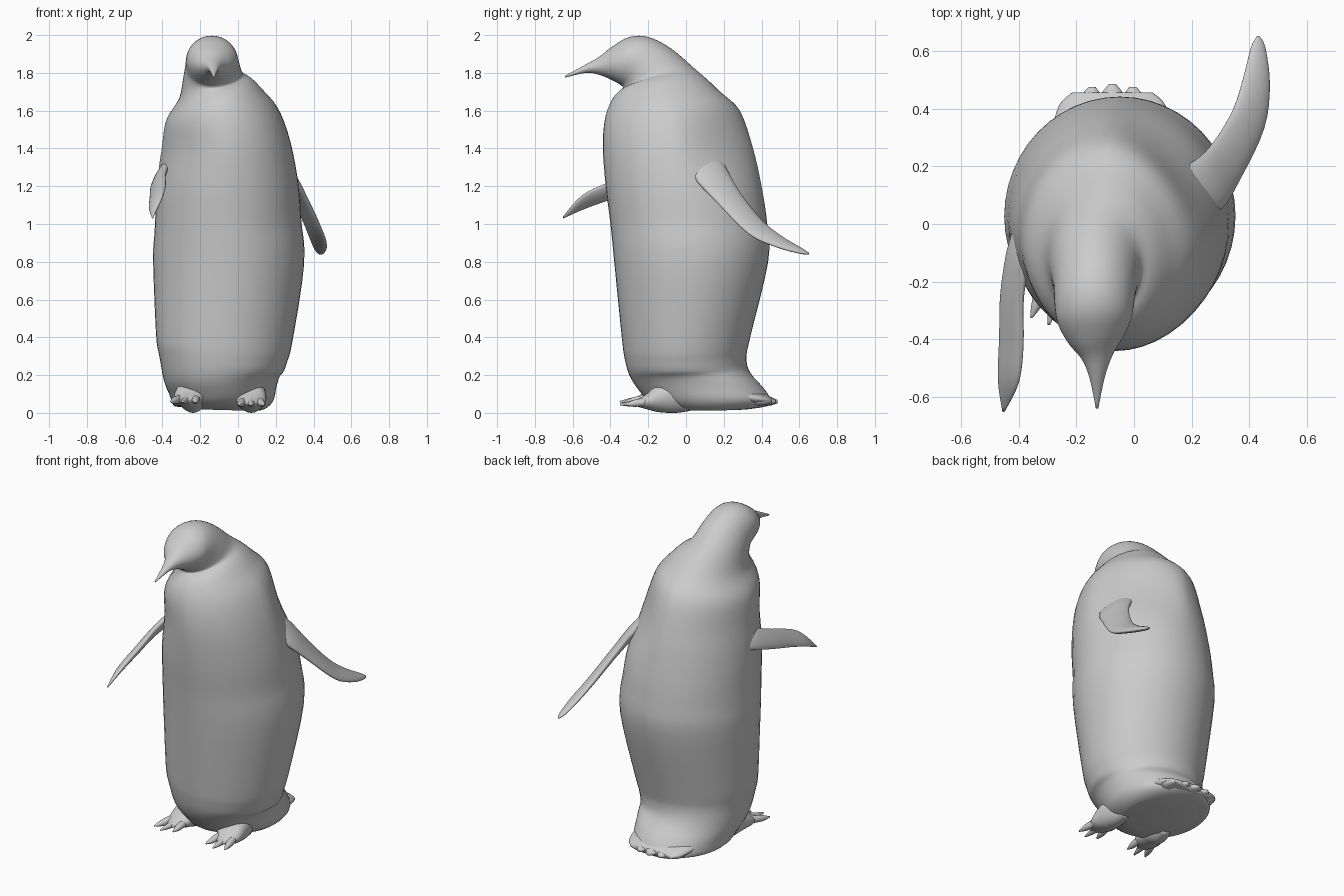
import bpy, bmesh, math
from mathutils import Vector


def spline(rows, steps):
    """Catmull-Rom interpolation of section rows."""
    out = []
    for i in range(len(rows) - 1):
        a, b, c, d = (rows[max(0, min(len(rows) - 1, i + k))] for k in (-1, 0, 1, 2))
        for s in range(steps):
            t = s / steps
            out.append([0.5 * (2 * q + (r - p) * t + (2 * p - 5 * q + 4 * r - u) * t * t
                               + (3 * q - p - 3 * r + u) * t ** 3)
                        for p, q, r, u in zip(a, b, c, d)])
    out.append(list(rows[-1]))
    return out


def loft(name, rows, segs=32, steps=4, dent=0.0):
    """Skin elliptical sections (edge point P, edge point Q, half width); dent flattens the shoulders."""
    rows = spline(rows, steps)
    P = [Vector(r[0:3]) for r in rows]
    Q = [Vector(r[3:6]) for r in rows]
    C = [(p + q) / 2 for p, q in zip(P, Q)]
    bm = bmesh.new()
    rings = []
    for i, r in enumerate(rows):
        tangent = C[min(i + 1, len(C) - 1)] - C[max(i - 1, 0)]
        axis = (Q[i] - P[i]) / 2
        side = tangent.cross(axis).normalized() * max(r[6], 0.001)
        d = dent * math.exp(-((C[i].z - 1.42) / 0.2) ** 2)
        ring = []
        for k in range(segs):
            a = 2 * math.pi * k / segs
            f = 1 + d * min(0, math.sin(2 * a)) * (1.0 if math.cos(a) > 0 else 0.4)
            ring.append(bm.verts.new(C[i] + (axis * math.cos(a) + side * math.sin(a)) * f))
        rings.append(ring)
    for r0, r1 in zip(rings, rings[1:]):
        for k in range(segs):
            n = (k + 1) % segs
            bm.faces.new((r0[k], r0[n], r1[n], r1[k]))
    bm.faces.new(rings[0][::-1])
    bm.faces.new(rings[-1])
    bmesh.ops.recalc_face_normals(bm, faces=bm.faces)
    for f in bm.faces:
        f.smooth = True
    me = bpy.data.meshes.new(name)
    bm.to_mesh(me)
    bm.free()
    ob = bpy.data.objects.new(name, me)
    bpy.context.collection.objects.link(ob)
    return ob


# Body, head and beak: front y, front z, back y, back z, centre x, half width
body = [
    (-0.06, 0.015, 0.33, 0.02, -0.075, 0.19),
    (-0.18, 0.05, 0.45, 0.045, -0.075, 0.26),
    (-0.25, 0.12, 0.42, 0.12, -0.08, 0.285),
    (-0.30, 0.20, 0.342, 0.21, -0.085, 0.315),
    (-0.325, 0.29, 0.32, 0.29, -0.08, 0.34),
    (-0.34, 0.40, 0.34, 0.40, -0.073, 0.362),
    (-0.38, 0.80, 0.435, 0.80, -0.05, 0.40),
    (-0.40, 1.00, 0.43, 1.00, -0.052, 0.388),
    (-0.425, 1.20, 0.40, 1.20, -0.055, 0.375),
    (-0.44, 1.40, 0.355, 1.40, -0.065, 0.345),
    (-0.43, 1.55, 0.285, 1.60, -0.09, 0.30),
    (-0.395, 1.65, 0.18, 1.70, -0.108, 0.232),
    (-0.34, 1.71, 0.06, 1.81, -0.13, 0.168),
    (-0.335, 1.725, -0.08, 1.93, -0.135, 0.145),
    (-0.345, 1.735, -0.20, 1.99, -0.138, 0.138),
    (-0.37, 1.75, -0.30, 1.99, -0.138, 0.128),
    (-0.41, 1.77, -0.39, 1.94, -0.135, 0.097),
    (-0.46, 1.79, -0.46, 1.885, -0.13, 0.055),
    (-0.53, 1.80, -0.53, 1.845, -0.128, 0.027),
    (-0.64, 1.775, -0.64, 1.785, -0.128, 0.004),
]
loft("body_head_and_beak",
     [(x, fy, fz, x, by, bz, w) for fy, fz, by, bz, x, w in body], 48, dent=0.14)

# Flippers: leading edge, trailing edge, half thickness
loft("right_flipper", [
    (0.16, 0.00, 1.36, 0.08, 0.16, 1.40, 0.05),
    (0.29, 0.04, 1.25, 0.21, 0.22, 1.28, 0.035),
    (0.37, 0.16, 1.12, 0.28, 0.29, 1.16, 0.025),
    (0.45, 0.33, 0.95, 0.345, 0.40, 1.02, 0.021),
    (0.47, 0.48, 0.88, 0.38, 0.51, 0.93, 0.018),
    (0.455, 0.61, 0.845, 0.405, 0.61, 0.87, 0.012),
    (0.435, 0.65, 0.84, 0.425, 0.65, 0.847, 0.004),
])
loft("left_flipper", [
    (-0.25, 0.08, 1.32, -0.22, -0.05, 1.40, 0.05),
    (-0.40, 0.00, 1.25, -0.35, -0.12, 1.34, 0.03),
    (-0.455, -0.20, 1.19, -0.385, -0.25, 1.28, 0.023),
    (-0.465, -0.40, 1.13, -0.385, -0.42, 1.215, 0.02),
    (-0.47, -0.54, 1.08, -0.40, -0.55, 1.15, 0.016),
    (-0.455, -0.65, 1.03, -0.448, -0.65, 1.04, 0.004),
])

# Tail fan: y, bottom z, top z, half width
tail = [(0.16, 0.025, 0.20, 0.23), (0.30, 0.025, 0.15, 0.215),
        (0.41, 0.035, 0.105, 0.185), (0.455, 0.04, 0.08, 0.14)]
loft("tail", [(-0.075, y, b, -0.075, y, t, w) for y, b, t, w in tail])

# Feather tips along the tail edge
for i in range(-2, 3):
    x0, x1 = -0.075 + i * 0.055, -0.075 + i * 0.07
    y1 = 0.485 - 0.01 * i * i
    loft("tail_feather", [
        (x0, 0.34, 0.035, x0, 0.34, 0.10, 0.045),
        (x1, y1 - 0.05, 0.038, x1, y1 - 0.05, 0.088, 0.045),
        (x1, y1, 0.05, x1, y1, 0.068, 0.012)], 16)


# Feet: ankle pad with three clawed toes, turned slightly by a sideways slant
def foot(side, x, lift, slant):
    pad = [(0.02, 0.01, 0.17, 0.05), (-0.07, 0.0, 0.19, 0.075), (-0.15, 0.005, 0.155, 0.08),
           (-0.21, 0.02, 0.10, 0.072), (-0.28, 0.04, 0.06, 0.02)]
    px = lambda y: x + slant * (y + 0.2)
    loft(side + "_foot", [(px(y), y, b + lift * (y < -0.1), px(y), y, t + lift, w)
                          for y, b, t, w in pad], 24)
    for k in (-1, 0, 1):
        reach = -0.35 + 0.025 * abs(k)
        toe = [(-0.19, 0.04, 0.085, 0.022, 0.04), (-0.27, 0.032, 0.07, 0.02, 0.055),
               (reach, 0.04, 0.048, 0.004, 0.066)]
        loft(side + "_toe", [(px(y) + k * s, y, b + lift, px(y) + k * s, y, t + lift, w)
                             for y, b, t, w, s in toe], 12)


foot("left", -0.265, 0.015, 0.2)
foot("right", 0.07, 0.0, 0.0)
